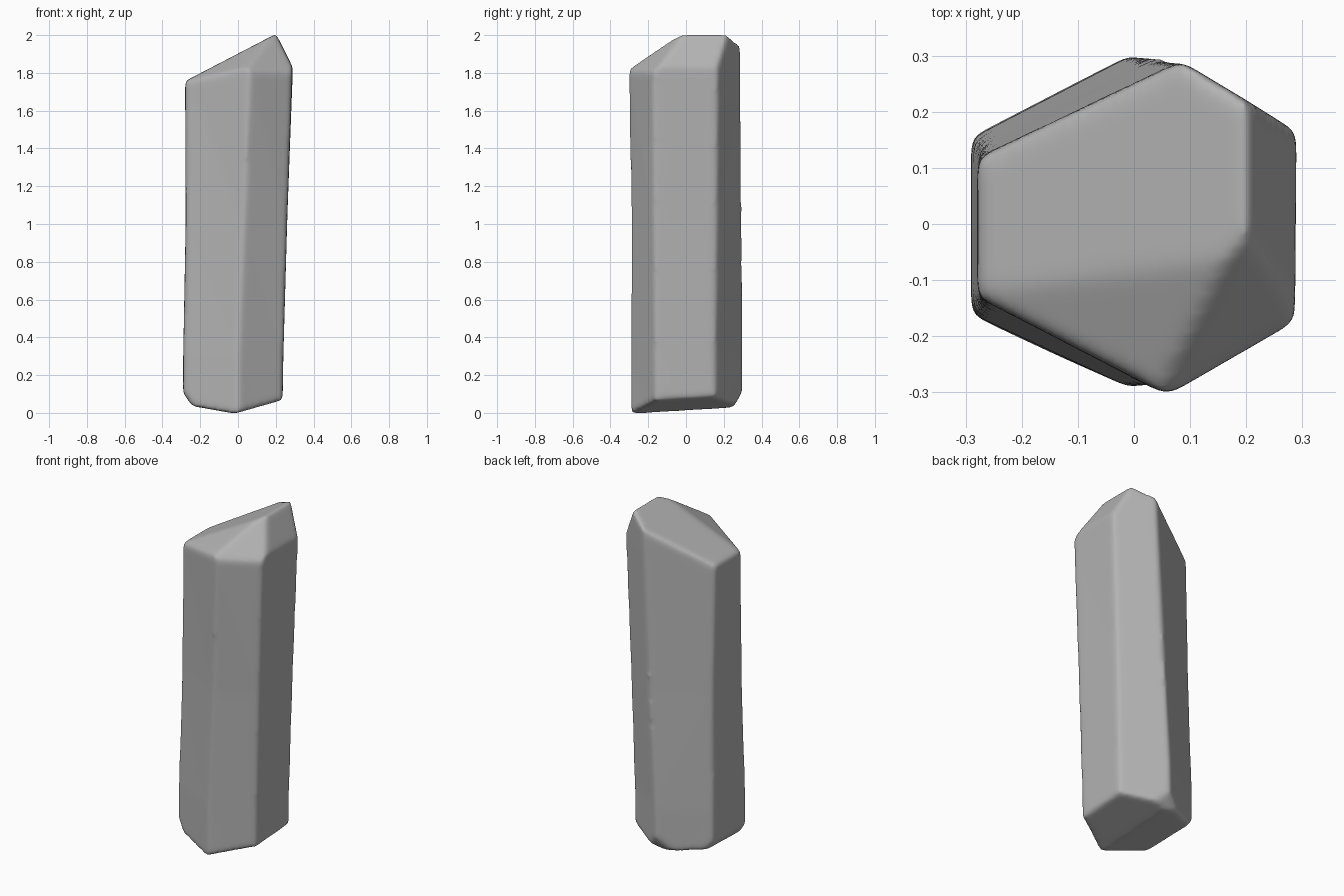
import bpy, bmesh

if "Cube" in bpy.data.objects:
    bpy.data.objects.remove(bpy.data.objects["Cube"])

# Hexagonal cross-sections, counter-clockwise from the back-left corner
SECTIONS = [
    (-0.2, [(-.292, .158), (-.292, -.165), (0, -.295), (.232, -.16), (.232, .155), (-.01, .303)]),
    (0.3, [(-.290, .153), (-.290, -.16), (0, -.295), (.240, -.165), (.240, .153), (0, .303)]),
    (1.0, [(-.277, .138), (-.277, -.145), (.03, -.292), (.260, -.17), (.260, .16), (.04, .298)]),
    (1.8, [(-.280, .115), (-.280, -.13), (.06, -.306), (.287, -.175), (.29, .165), (.08, .292)]),
    (2.3, [(-.282, .10), (-.282, -.12), (.08, -.312), (.304, -.18), (.305, .165), (.10, .285)]),
]

# Cutting planes: point and outward normal
CUTS = [
    ((0, 0, 1.902), (-.52, 0, 1)),            # long slanted top
    ((0, 0, 1.940), (-.46, -.45, 1)),         # top rolling down to the front
    ((.205, 0, 2.0), (.17, 0, .085)),         # steep right-hand facet
    ((.06, -.306, 1.81), (.087, -.146, .15)),  # front-right facet
    ((0, .285, 1.94), (-.35, .45, 1)),        # back top corner
    ((-.02, -.29, -.006), (-.15, .06, -1)),   # underside, left half
    ((-.02, -.29, -.006), (.25, .06, -1)),    # underside, right half
    ((0, .25, .03), (0, .09, -.055)),         # back lower chamfer
    ((-.28, 0, .09), (-.05, 0, -.035)),       # left lower chamfer
]

# Loft the pillar
bm = bmesh.new()
rings = [[bm.verts.new((x, y, z)) for x, y in ring] for z, ring in SECTIONS]
for low, high in zip(rings, rings[1:]):
    for i in range(6):
        j = (i + 1) % 6
        bm.faces.new((low[i], low[j], high[j], high[i]))
bm.faces.new(rings[0][::-1])
bm.faces.new(rings[-1])
bmesh.ops.triangulate(bm, faces=bm.faces[:])

# Cleave the ends into facets
for point, normal in CUTS:
    bmesh.ops.bisect_plane(bm, geom=bm.verts[:] + bm.edges[:] + bm.faces[:],
                           plane_co=point, plane_no=normal, clear_outer=True)
    bmesh.ops.holes_fill(bm, edges=[e for e in bm.edges if e.is_boundary], sides=0)
bmesh.ops.recalc_face_normals(bm, faces=bm.faces[:])

mesh = bpy.data.meshes.new("stone_pillar")
bm.to_mesh(mesh)
bm.free()
pillar = bpy.data.objects.new("stone_pillar", mesh)
bpy.context.collection.objects.link(pillar)

# Dark grey stone
stone = bpy.data.materials.new("dark_stone")
stone.diffuse_color = (.45, .45, .45, 1)
stone.use_nodes = True
stone.node_tree.nodes["Principled BSDF"].inputs["Base Color"].default_value = stone.diffuse_color
mesh.materials.append(stone)

# Worn, softly rounded edges
remesh = pillar.modifiers.new("even_surface", 'REMESH')
remesh.mode = 'VOXEL'
remesh.voxel_size = 0.011
remesh.use_smooth_shade = True
soften = pillar.modifiers.new("worn_edges", 'SMOOTH')
soften.factor = 0.5
soften.iterations = 24
